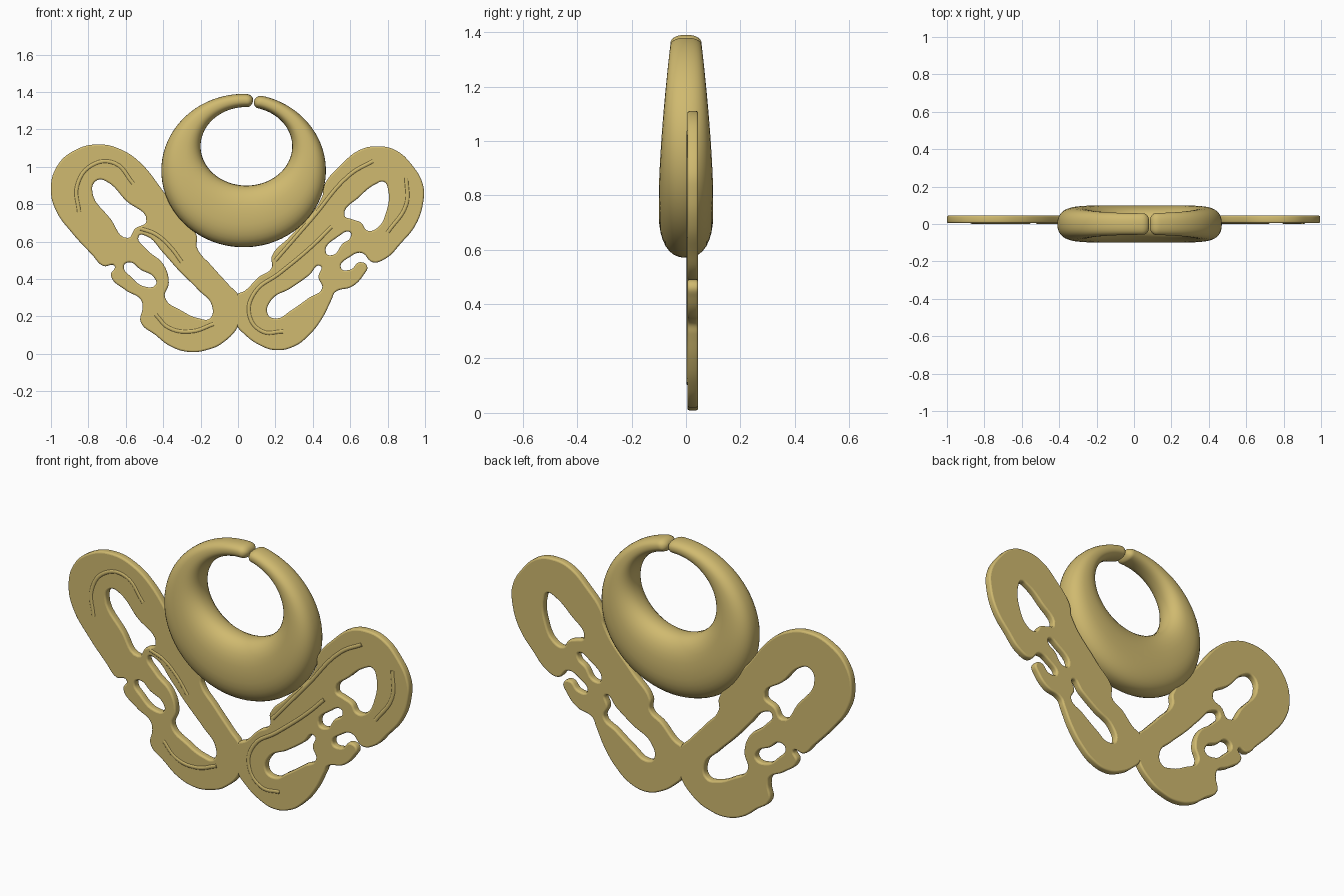
import bpy, bmesh
from math import sin, cos, pi, sqrt, radians, copysign

cube = bpy.data.objects.get("Cube")
if cube:
    bpy.data.objects.remove(cube, do_unlink=True)

GOLD = (0.63, 0.49, 0.16, 1.0)
gold = bpy.data.materials.new("pale gold")
gold.use_nodes = True
gold.diffuse_color = GOLD
gold.node_tree.nodes["Principled BSDF"].inputs["Base Color"].default_value = GOLD


def finish(name, mesh):
    """Link a mesh as a smooth shaded gold object."""
    obj = bpy.data.objects.new(name, mesh)
    bpy.context.collection.objects.link(obj)
    mesh.materials.clear()
    mesh.materials.append(gold)
    bpy.ops.object.select_all(action='DESELECT')
    obj.select_set(True)
    bpy.context.view_layer.objects.active = obj
    bpy.ops.object.shade_smooth_by_angle(angle=radians(50))
    return obj


def add_spline(curve, points, cyclic):
    """Smooth spline through points given in hundredths."""
    spline = curve.splines.new('BEZIER')
    spline.bezier_points.add(len(points) - 1)
    for bp, (x, z) in zip(spline.bezier_points, points):
        bp.co = (x / 100, z / 100, 0)
        bp.handle_left_type = bp.handle_right_type = 'AUTO'
    spline.use_cyclic_u = cyclic
    spline.resolution_u = 6


def curve_part(name, curve, y):
    """Turn a flat curve into an upright mesh at depth y."""
    helper = bpy.data.objects.new(name + " curve", curve)
    bpy.context.collection.objects.link(helper)
    helper.rotation_euler = (pi / 2, 0, 0)
    helper.location.y = y
    bpy.context.view_layer.update()
    graph = bpy.context.evaluated_depsgraph_get()
    mesh = bpy.data.meshes.new_from_object(helper.evaluated_get(graph))
    mesh.transform(helper.matrix_world)
    bpy.data.objects.remove(helper, do_unlink=True)
    return finish(name, mesh)


def plate(name, *loops):
    curve = bpy.data.curves.new(name, 'CURVE')
    curve.dimensions = '2D'
    curve.fill_mode = 'BOTH'
    curve.extrude = 0.011
    curve.bevel_depth = 0.009
    curve.bevel_resolution = 2
    curve.offset = -0.009
    for loop in loops:
        add_spline(curve, loop, True)
    curve_part(name, curve, 0.025)


def ridges(name, *paths):
    curve = bpy.data.curves.new(name, 'CURVE')
    curve.dimensions = '3D'
    curve.bevel_depth = 0.014
    curve.bevel_resolution = 3
    curve.use_fill_caps = True
    for path in paths:
        add_spline(curve, path, False)
    curve_part(name, curve, 0.0145)


# Right wing plate: outline, upper hole, lower hole with slot, link hole
right_outline = [
    (-74, 112), (-62, 109), (-52, 102), (-40, 87), (-22, 63), (-22, 57),
    (-14, 47), (-5, 37), (1, 30), (1, 17), (-8, 6), (-17, 2), (-26, 1),
    (-36, 4), (-44, 10), (-52, 17), (-51, 25), (-52, 29), (-60, 34),
    (-68, 42), (-66, 47), (-72, 47), (-78, 53), (-89, 65), (-97, 76),
    (-100, 87), (-97, 100), (-87, 109)]
right_upper_hole = [(-78, 88), (-75, 93), (-70, 92), (-60, 82), (-49, 71),
                    (-55, 67), (-59, 62), (-68, 72)]
right_lower_hole = [(-53, 63), (-49, 63), (-40, 54), (-32, 45), (-21, 34),
                    (-14, 26), (-15, 19), (-21, 19), (-30, 23), (-39, 30),
                    (-37, 38), (-40, 48), (-49, 56)]
right_link_hole = [(-61, 47), (-58, 49), (-52, 45), (-45, 41), (-44, 37),
                   (-50, 36), (-57, 41)]
plate("right_wing_plate", right_outline, right_upper_hole,
      right_lower_hole, right_link_hole)

# Left wing plate, with an open notch above its link end
left_outline = [
    (74, 111), (84, 109), (93, 101), (99, 90), (99, 81), (95, 69), (87, 59),
    (79, 51), (72, 49), (66, 54), (60, 52), (55, 46), (60, 45), (65, 49),
    (69, 47), (67, 42), (61, 36), (52, 33), (50, 29), (45, 19), (38, 10),
    (30, 4), (20, 2), (11, 5), (4, 10), (-1, 16), (-1, 31), (4, 34),
    (11, 41), (18, 46), (18, 52), (28, 63), (45, 84), (46, 90), (55, 101),
    (65, 109)]
left_upper_hole = [(80, 89), (78, 92), (74, 91), (65, 84), (57, 74),
                   (61, 72), (66, 70), (69, 66), (74, 67), (79, 75)]
left_lower_hole = [(16, 21), (18, 29), (28, 35), (38, 42), (44, 47),
                   (43, 41), (45, 35), (38, 30), (28, 23), (21, 19)]
left_link_hole = [(47, 54), (54, 63), (60, 65), (60, 62), (56, 59), (51, 53)]
plate("left_wing_plate", left_outline, left_upper_hole,
      left_lower_hole, left_link_hole)

# Shallow raised lines on the front of the plates
ridges("right_wing_ridges",
       [(-56, 91), (-66, 102), (-78, 101), (-86, 90), (-85, 76)],
       [(-44, 21), (-37, 14), (-25, 12), (-13, 16)],
       [(-52, 67), (-44, 64), (-36, 57), (-30, 49)])
ridges("left_wing_ridges",
       [(20, 50), (40, 73), (60, 96), (72, 103)],
       [(90, 94), (90, 80), (80, 65)],
       [(24, 12), (13, 12), (6, 21), (9, 33), (22, 43), (40, 58), (50, 68)])


# Open crescent ring: fat at the bottom, thin at the two tips
def crescent_ring(steps=112, sides=32, gap=0.134):
    bm = bmesh.new()
    rings = []
    for i in range(steps + 1):
        # Steps crowd together at the tips to round them
        turn = pi * (1 - cos(pi * i / steps))
        a = gap + 0.008 + turn * (2 * pi - 0.016) / (2 * pi)
        ox, oz = 0.03 + 0.44 * sin(a), 0.98 + 0.41 * cos(a)
        ix, iz = 0.045 + 0.245 * sin(a), 1.11 + 0.21 * cos(a)
        mx, mz = (ox + ix) / 2, (oz + iz) / 2
        depth = 0.1 - 0.042 * max(0, (mz - 0.8) / 0.55) ** 1.5
        edge = min(1, min(turn, 2 * pi - turn) / 0.1)
        tip = max(0.05, sqrt(1 - (1 - edge) ** 2))
        ring = []
        for j in range(sides):
            p = 2 * pi * j / sides
            c = copysign(abs(cos(p)) ** 0.85, cos(p)) * tip
            s = copysign(abs(sin(p)) ** 0.85, sin(p)) * (0.3 + 0.7 * tip)
            ring.append(bm.verts.new((mx + (ox - mx) * c, depth * s,
                                      mz + (oz - mz) * c)))
        rings.append(ring)
    for r, q in zip(rings, rings[1:]):
        for j in range(sides):
            k = (j + 1) % sides
            bm.faces.new((r[j], r[k], q[k], q[j]))
    bm.faces.new(rings[0])
    bm.faces.new(rings[-1])
    bmesh.ops.recalc_face_normals(bm, faces=bm.faces)
    mesh = bpy.data.meshes.new("crescent_ring")
    bm.to_mesh(mesh)
    bm.free()
    return finish("crescent_ring", mesh)


crescent_ring()
